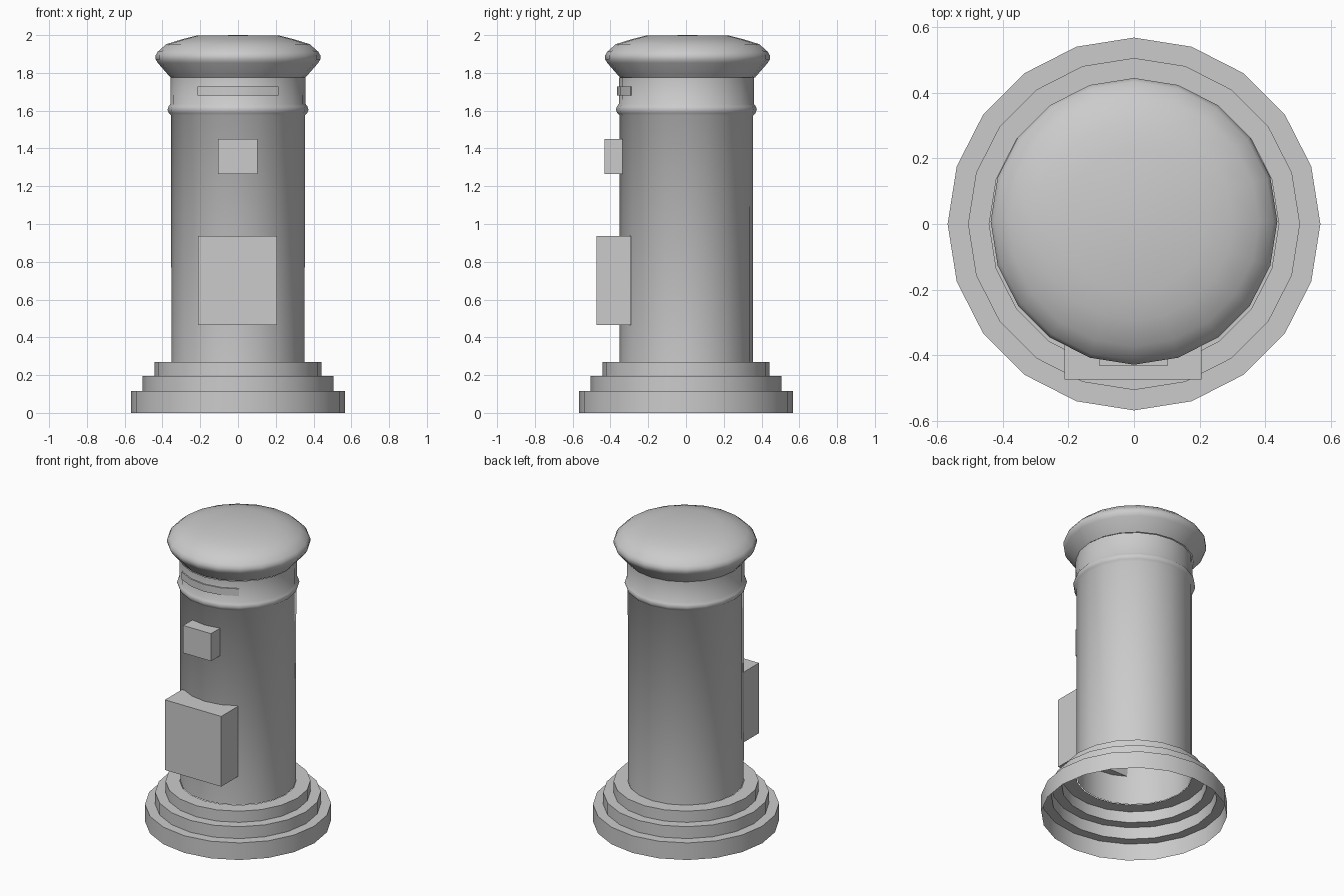
import bpy, bmesh, math

if "Cube" in bpy.data.objects:
    bpy.data.objects.remove(bpy.data.objects["Cube"])

SIDES = 20


def finish(name, bm, angle=50):
    bmesh.ops.recalc_face_normals(bm, faces=bm.faces)
    mesh = bpy.data.meshes.new(name)
    bm.to_mesh(mesh)
    bm.free()
    ob = bpy.data.objects.new(name, mesh)
    bpy.context.collection.objects.link(ob)
    bpy.ops.object.select_all(action='DESELECT')
    ob.select_set(True)
    bpy.context.view_layer.objects.active = ob
    bpy.ops.object.shade_smooth_by_angle(angle=math.radians(angle))
    return ob


def lathe(name, profile, cy=0.0, angle=50):
    """Open shell turned from (radius, z) points."""
    bm = bmesh.new()
    verts = [bm.verts.new((r, 0, z)) for r, z in profile]
    edges = [bm.edges.new(pair) for pair in zip(verts, verts[1:])]
    bmesh.ops.spin(bm, geom=verts + edges, cent=(0, 0, 0), axis=(0, 0, 1),
                   angle=math.tau, steps=SIDES, use_duplicate=False)
    bmesh.ops.remove_doubles(bm, verts=bm.verts, dist=1e-4)
    bmesh.ops.translate(bm, verts=bm.verts, vec=(0, cy, 0))
    return finish(name, bm, angle)


def box(name, x, y, z):
    bm = bmesh.new()
    bmesh.ops.create_cube(bm, size=1)
    for v in bm.verts:
        v.co = [a + (b - a) * (c + 0.5) for (a, b), c in zip((x, y, z), v.co)]
    return finish(name, bm, 30)


# Stepped, hollow plinth
lathe("stepped_base", [(0.567, 0), (0.567, 0.115), (0.505, 0.115), (0.505, 0.195),
                       (0.442, 0.195), (0.442, 0.27), (0.355, 0.27)], angle=30)

# Cylindrical body with raised collar
lathe("body", [(0.353, 0.27), (0.354, 1.575), (0.366, 1.587), (0.373, 1.605),
               (0.368, 1.622), (0.358, 1.635), (0.357, 1.775)], cy=0.002)

# Domed cap with flared underside
lathe("cap", [(0.357, 1.775), (0.425, 1.853), (0.436, 1.872), (0.436, 1.893),
              (0.425, 1.912), (0.38, 1.952), (0.30, 1.977), (0.22, 1.997), (0, 2.0)],
      cy=0.008)

# Curved letter slot plate following the body
bm = bmesh.new()
section = [(0.335, 1.68), (0.364, 1.68), (0.364, 1.728), (0.335, 1.728)]
rings = []
for i in range(5):
    a = math.radians(-126 + 18 * i)
    rings.append([bm.verts.new((r * math.cos(a), r * math.sin(a), z)) for r, z in section])
for p, q in zip(rings, rings[1:]):
    for k in range(4):
        n = (k + 1) % 4
        bm.faces.new((p[k], p[n], q[n], q[k]))
bm.faces.new(rings[0])
bm.faces.new(rings[-1])
finish("letter_slot", bm, 30)

# Notice plate and collection door on the front
box("notice_plate", (-0.105, 0.102), (-0.432, -0.335), (1.265, 1.45))
box("collection_door", (-0.212, 0.206), (-0.473, -0.292), (0.465, 0.937))
